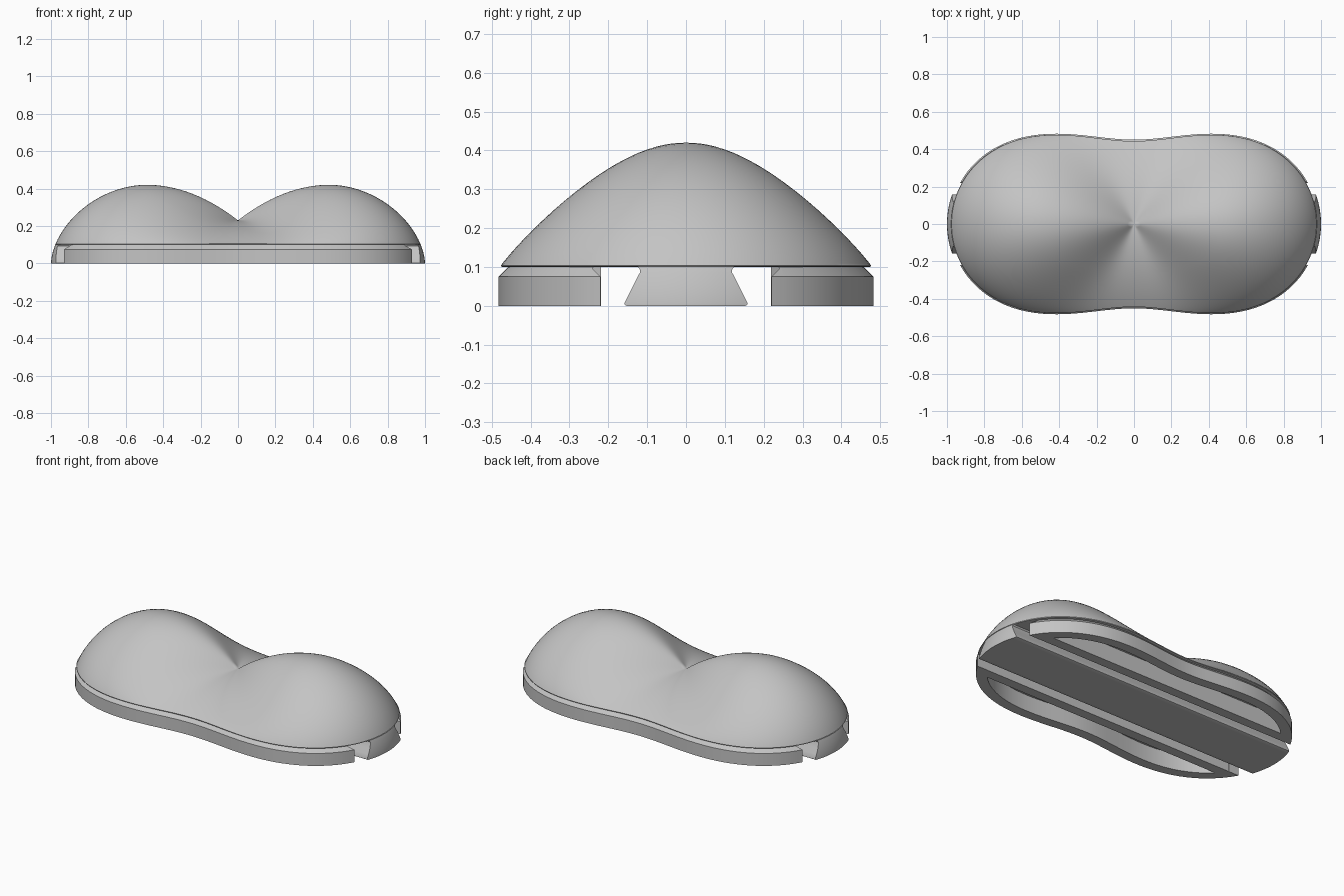
import bpy, bmesh, math
from mathutils import Vector

cube = bpy.data.objects.get("Cube")
if cube:
    bpy.data.objects.remove(cube)

grey = bpy.data.materials.new("plain grey")
grey.use_nodes = True
grey.diffuse_color = (0.55, 0.55, 0.55, 1)
grey.node_tree.nodes["Principled BSDF"].inputs["Base Color"].default_value = grey.diffuse_color

LONG, WAIST, RIM = 0.978, 0.443, 0.1   # half length, half waist, underside height
PEAK_X, PEAK_Z, SADDLE = 0.49, 0.42, 0.23


def outline(a):
    """Radius of the two-lobed oval at angle a."""
    f = (LONG ** 2 - WAIST ** 2) / 2
    b = (LONG ** 2 + WAIST ** 2) / 2
    r2 = f * math.cos(2 * a) + math.sqrt(b * b - (f * math.sin(2 * a)) ** 2)
    return math.sqrt(r2) * (1 + 0.02 * math.sin(2 * a) ** 2)


def ridge(x):
    """Height along the long axis."""
    if x < PEAK_X:
        return PEAK_Z - (PEAK_Z - SADDLE) * (1 - x / PEAK_X) ** 2
    t = min(1, (x - PEAK_X) / (1 - PEAK_X))
    return PEAK_Z * (1 - t ** 1.9) ** 0.58


def dome_height(s, a):
    """Blend the ridge profile into the valley profile around the centre."""
    valley = SADDLE - (SADDLE - RIM - 0.005) * s * s
    return valley + abs(math.cos(a)) ** 3.9 * (ridge(s * LONG) - valley)


def finish(name, bm, angle):
    bmesh.ops.recalc_face_normals(bm, faces=bm.faces)
    me = bpy.data.meshes.new(name)
    bm.to_mesh(me)
    bm.free()
    me.materials.append(grey)
    ob = bpy.data.objects.new(name, me)
    bpy.context.collection.objects.link(ob)
    bpy.ops.object.select_all(action="DESELECT")
    ob.select_set(True)
    bpy.context.view_layer.objects.active = ob
    bpy.ops.object.shade_smooth_by_angle(angle=math.radians(angle))
    return ob


def bridge(bm, low, high):
    n = len(low)
    for i in range(n):
        j = (i + 1) % n
        bm.faces.new((low[i], low[j], high[j], high[i]))


# Two-lobed dome with a rolled rim and flat underside
bm = bmesh.new()
N, RINGS = 160, 44
angles = [2 * math.pi * i / N for i in range(N)]


def dome_ring(s, height=None):
    ring = []
    for a in angles:
        r = s * outline(a)
        z = height if height else max(RIM + 0.004, dome_height(s, a))
        ring.append(bm.verts.new((r * math.cos(a), r * math.sin(a), z)))
    return ring


top = bm.verts.new((0, 0, SADDLE))
rings = [dome_ring(math.sin(math.pi / 2 * k / RINGS)) for k in range(1, RINGS + 1)]
rings += [dome_ring(0.998, RIM + 0.001), dome_ring(0.99, RIM)]
for i in range(N):
    bm.faces.new((top, rings[0][i], rings[0][(i + 1) % N]))
for low, high in zip(rings, rings[1:]):
    bridge(bm, low, high)
bm.faces.new(rings[-1])
finish("dome", bm, 50)


# Dovetail rail whose ends carry on the dome surface
def end_x(y, z):
    t = (1 - (z / PEAK_Z) ** (1 / 0.58)) ** (1 / 1.9)
    s = (PEAK_X + (1 - PEAK_X) * t) / LONG
    x = 1
    for _ in range(12):
        r = s * outline(math.atan2(y, x))
        x = math.sqrt(r * r - y * y)
    return x


section = [(0, 0.153), (0.003, 0.158), (0.008, 0.158), (0.03, 0.147), (0.06, 0.132),
           (0.085, 0.119), (0.092, 0.118), (0.101, 0.124)]   # height, half width
bm = bmesh.new()
COLS = 16
ends = []
for side in (1, -1):
    grid = []
    for z, half in section:
        ys = [half * (2 * j / COLS - 1) for j in range(COLS + 1)]
        grid.append([bm.verts.new((side * end_x(y, z), y, z)) for y in ys])
    for low, high in zip(grid, grid[1:]):
        for j in range(COLS):
            bm.faces.new((low[j], low[j + 1], high[j + 1], high[j]))
    ends.append(grid[0] + [row[-1] for row in grid[1:-1]] + grid[-1][::-1]
                + [row[0] for row in grid[-2:0:-1]])
bridge(bm, *ends)
finish("dovetail_rail", bm, 35)


# Hollow side blocks with chamfered tops
def inset(points, d):
    """Offset a counter-clockwise outline inwards with mitred corners."""
    result = []
    for i, p in enumerate(points):
        e1 = (p - points[i - 1]).normalized()
        e2 = (points[(i + 1) % len(points)] - p).normalized()
        n1, n2 = Vector((-e1.y, e1.x)), Vector((-e2.y, e2.x))
        result.append(p + (n1 + n2) * d / (1 + n1.dot(n2)))
    return result


def arc_point(a):
    r = outline(a) + 0.008
    return Vector((r * math.cos(a), r * math.sin(a)))


INNER_Y, ARC = 0.22, 72
start = 0.0
while arc_point(start).y < INNER_Y:
    start += 0.0005
block = [arc_point(start + (math.pi - 2 * start) * i / ARC) for i in range(ARC + 1)]
levels = [(0, 0), (0, 0.075), (0.025, RIM), (0.06, RIM), (0.06, 0)]   # inset, height
for name, side in (("front_block", -1), ("back_block", 1)):
    bm = bmesh.new()
    loops = [[bm.verts.new((p.x, side * p.y, z)) for p in inset(block, d)] for d, z in levels]
    for i, loop in enumerate(loops):
        bridge(bm, loop, loops[(i + 1) % len(loops)])
    finish(name, bm, 30)
